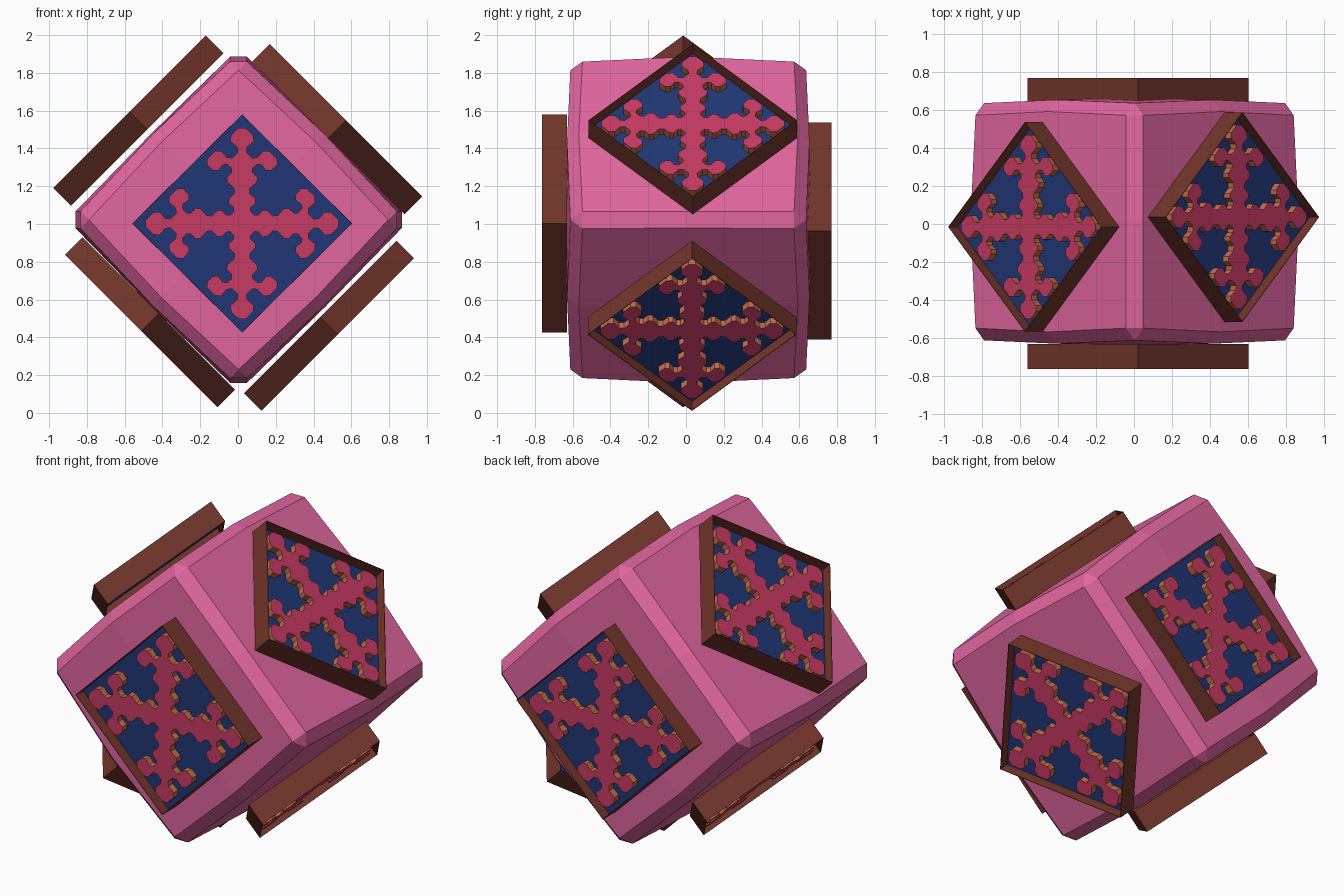
import bpy, bmesh, math
from mathutils import Vector, Matrix

if "Cube" in bpy.data.objects:
    bpy.data.objects.remove(bpy.data.objects["Cube"])


def material(name, rgb):
    m = bpy.data.materials.new(name)
    m.diffuse_color = (*rgb, 1)
    m.use_nodes = True
    m.node_tree.nodes["Principled BSDF"].inputs["Base Color"].default_value = m.diffuse_color
    return m


PINK = material("body pink", (0.76, 0.135, 0.35))
ROSE = material("ornament rose", (0.57, 0.043, 0.125))
BLUE = material("panel blue", (0.015, 0.038, 0.18))
BROWN = material("frame brown", (0.17, 0.037, 0.024))
ORANGE = material("ornament side orange", (0.54, 0.15, 0.07))


def finish(name, bm, matrix, *mats):
    me = bpy.data.meshes.new(name)
    bmesh.ops.recalc_face_normals(bm, faces=bm.faces[:])
    bm.to_mesh(me)
    bm.free()
    ob = bpy.data.objects.new(name, me)
    bpy.context.collection.objects.link(ob)
    ob.matrix_world = matrix
    for m in mats:
        me.materials.append(m)
    return ob


def diamond(bm, rx, ry, z):
    return [bm.verts.new(p) for p in ((rx, 0, z), (0, ry, z), (-rx, 0, z), (0, -ry, z))]


def bridge(bm, a, b):
    for i in range(len(a)):
        j = (i + 1) % len(a)
        bm.faces.new((a[i], a[j], b[j], b[i]))


# Body: cube standing on its edge, faces slightly pillowed, edges chamfered
bm = bmesh.new()
bmesh.ops.create_cube(bm, size=2)
bmesh.ops.subdivide_edges(bm, edges=bm.edges[:], cuts=1, use_grid_fill=True)
sharp = [e for e in bm.edges if e.calc_face_angle() > 1]
for v in bm.verts:
    n = sum(abs(c) > 0.5 for c in v.co)
    v.co *= {1: 0.65, 2: 0.642, 3: 0.62}[n]
bmesh.ops.bevel(bm, geom=sharp, offset=0.062, segments=1, affect='EDGES', profile=0.5)
finish("body", bm, Matrix.Translation((0.003, 0.012, 1.022)) @ Matrix.Rotation(math.pi / 4, 4, 'Y'), PINK)


# Branching ornament outline: every edge gets a blocky inward notch, repeated
def notch(a, b, depth):
    if depth == 0:
        return [a]
    d = b - a
    left = Vector((-d.y, d.x))
    mid = (a + b) / 2
    pts = [a, mid - d * 0.115, mid - d * 0.14 + left * 0.31,
           mid + d * 0.14 + left * 0.31, mid + d * 0.115, b]
    return [v for i in range(5) for v in notch(pts[i], pts[i + 1], depth - 1)]


def soften(pts):
    # Cut every corner once for a rounded look
    nxt = pts[1:] + pts[:1]
    return [q for a, b in zip(pts, nxt) for q in (a.lerp(b, 0.24), a.lerp(b, 0.76))]


corners = [Vector(c) for c in ((1, 0), (0, 1), (-1, 0), (0, -1))]
outline = soften([v for i in range(4) for v in notch(corners[i], corners[(i + 1) % 4], 2)])

DEPTH, FLOOR, TOP = 0.066, 0.0, 0.042


def panel(name, centre, normal, rx, ry):
    n = Vector(normal).normalized()
    y = Vector((0, 1, 0)) if abs(n.y) < 0.5 else Vector((0, 0, 1))
    x = y.cross(n)
    m = Matrix.Translation(centre) @ Matrix((x, y, n)).transposed().to_4x4()

    # Thin open frame
    bm = bmesh.new()
    t = 0.004
    rings = [diamond(bm, rx, ry, -DEPTH), diamond(bm, rx, ry, DEPTH),
             diamond(bm, rx - t, ry - t, DEPTH), diamond(bm, rx - t, ry - t, -DEPTH)]
    for i in range(4):
        bridge(bm, rings[i], rings[(i + 1) % 4])
    finish(name + "_frame", bm, m, BROWN)

    # Blue backing slab
    bm = bmesh.new()
    a = diamond(bm, rx - t, ry - t, FLOOR - 0.02)
    b = diamond(bm, rx - t, ry - t, FLOOR)
    bridge(bm, a, b)
    bm.faces.new(a[::-1])
    bm.faces.new(b)
    finish(name + "_backing", bm, m, BLUE)

    # Raised ornament: rose top, orange sides
    bm = bmesh.new()
    k = 0.91
    low = [bm.verts.new((p.x * rx * k, p.y * ry * k, FLOOR - 0.004)) for p in outline]
    top = [bm.verts.new((p.x * rx * k, p.y * ry * k, TOP)) for p in outline]
    bridge(bm, low, top)
    bm.faces.new(top)
    bm.faces.new(low[::-1])
    bm.normal_update()
    for f in bm.faces:
        f.material_index = 1 if abs(f.normal.z) < 0.5 else 0
    bmesh.ops.triangulate(bm, faces=[f for f in bm.faces if len(f.verts) > 4])
    finish(name + "_ornament", bm, m, ROSE, ORANGE)


# Six panels, one floating off each body face
panel("front", (0.022, -0.697, 1.003), (0, -1, 0), 0.582, 0.577)
panel("back", (0.022, 0.703, 0.963), (0, 1, 0), 0.582, 0.574)
panel("upper_left", (-0.5275, -0.015, 1.5475), (-1, 0, 1), 0.571, 0.552)
panel("upper_right", (0.524, 0.036, 1.5025), (1, 0, 1), 0.571, 0.552)
panel("lower_right", (0.482, 0.032, 0.461), (1, 0, -1), 0.571, 0.552)
panel("lower_left", (-0.4655, -0.015, 0.48), (-1, 0, -1), 0.571, 0.552)
